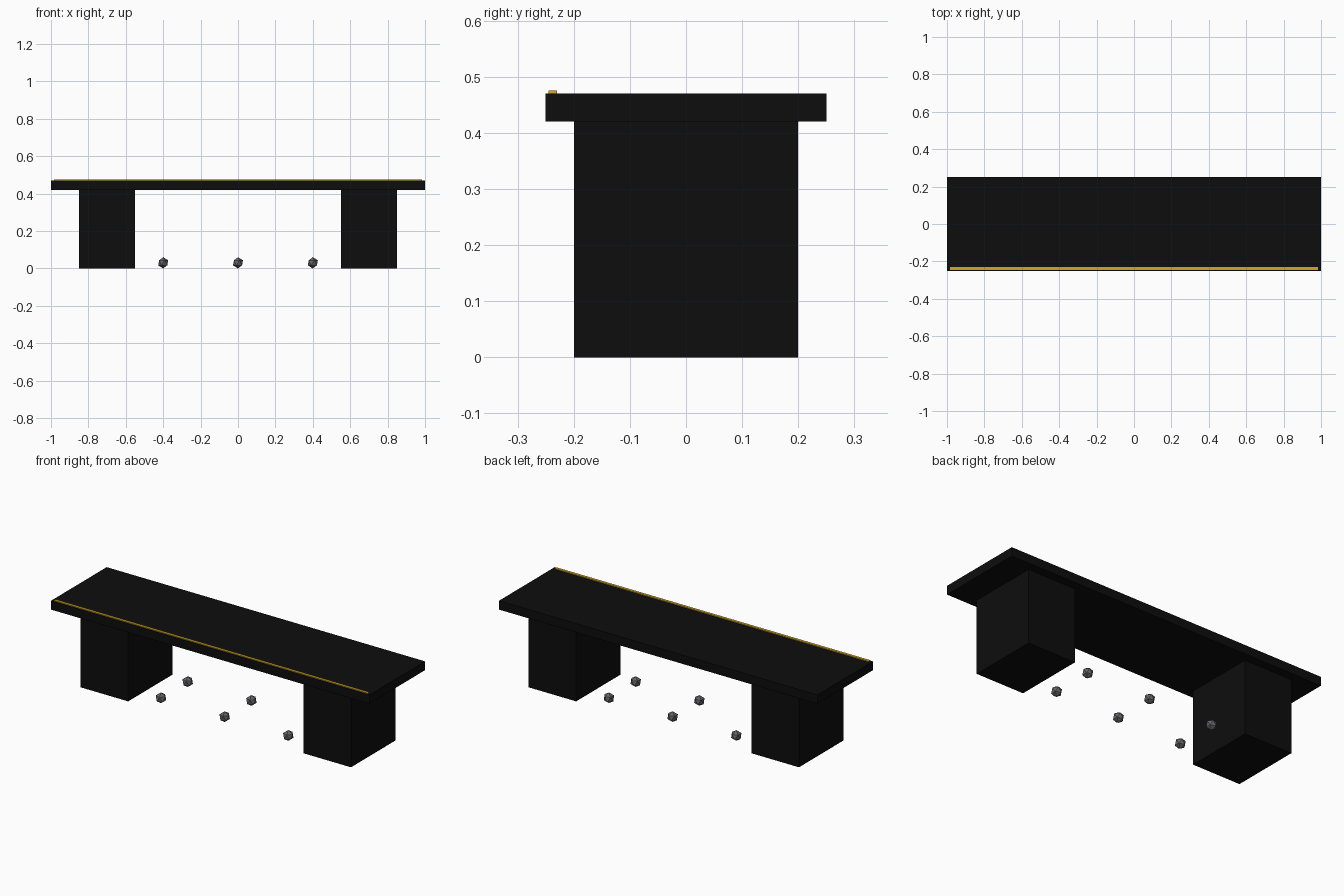
import bpy

if "Cube" in bpy.data.objects:
    bpy.data.objects.remove(bpy.data.objects["Cube"])


def material(name, rgb):
    m = bpy.data.materials.new(name)
    m.diffuse_color = (*rgb, 1.0)
    m.use_nodes = True
    m.node_tree.nodes["Principled BSDF"].inputs["Base Color"].default_value = m.diffuse_color
    return m


black = material("black", (0.004, 0.004, 0.004))
gold = material("gold", (0.65, 0.39, 0.02))
grey = material("grey", (0.13, 0.13, 0.14))


def box(name, center, size, mat):
    bpy.ops.mesh.primitive_cube_add(size=1, location=center)
    ob = bpy.context.object
    ob.name = name
    ob.scale = size
    bpy.ops.object.transform_apply(location=False, rotation=False, scale=True)
    ob.data.materials.append(mat)


# table top and the thin gold strip along its front edge
box("table_top", (0, 0, 0.445), (2.0, 0.5, 0.05), black)
box("front_trim", (0, -0.2375, 0.4725), (1.97, 0.015, 0.005), gold)

# pedestal blocks
for side, x in (("left", -0.7), ("right", 0.7)):
    box(side + "_pedestal", (x, 0, 0.21), (0.3, 0.4, 0.42), black)

# small faceted floor studs in two rows
for x in (-0.4, 0, 0.4):
    for y in (-0.12, 0.12):
        bpy.ops.mesh.primitive_ico_sphere_add(subdivisions=1, radius=0.03, location=(x, y, 0.03))
        bpy.context.object.name = "floor_stud"
        bpy.context.object.data.materials.append(grey)
